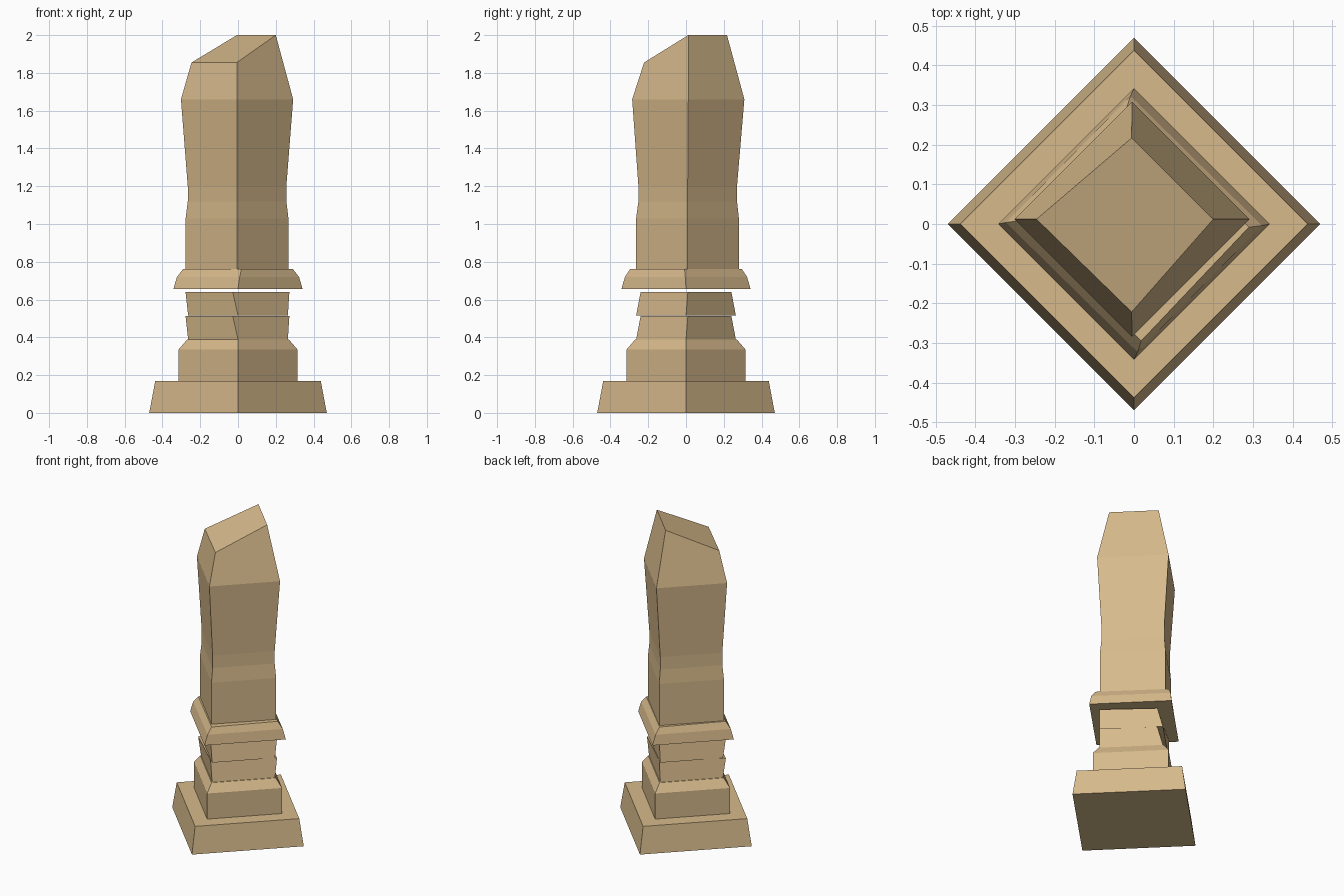
import bpy, bmesh

if "Cube" in bpy.data.objects:
    bpy.data.objects.remove(bpy.data.objects["Cube"])

stone = bpy.data.materials.new("tan stone")
stone.diffuse_color = (0.68, 0.49, 0.26, 1)
stone.use_nodes = True
stone.node_tree.nodes["Principled BSDF"].inputs["Base Color"].default_value = stone.diffuse_color


def diamond(z, r, cx=0.0, cy=0.0):
    """Four corners: front, right, back, left."""
    return [(cx, cy - r, z), (cx + r, cy, z), (cx, cy + r, z), (cx - r, cy, z)]


def twisted(z, rx, ry, sx, sy, cx=0.0):
    """Diamond with two-fold symmetric skew of its corners."""
    return [(sx + cx, -ry, z), (rx + cx, sy, z), (-sx + cx, ry, z), (-rx + cx, -sy, z)]


def loft(name, rings):
    """Closed four-sided solid through a stack of rings."""
    bm = bmesh.new()
    loops = [[bm.verts.new(p) for p in ring] for ring in rings]
    bm.faces.new(loops[0][::-1])
    bm.faces.new(loops[-1])
    for a, b in zip(loops, loops[1:]):
        for i in range(4):
            j = (i + 1) % 4
            bm.faces.new((a[i], a[j], b[j], b[i]))
    bmesh.ops.recalc_face_normals(bm, faces=bm.faces)
    mesh = bpy.data.meshes.new(name)
    bm.to_mesh(mesh)
    bm.free()
    mesh.materials.append(stone)
    bpy.context.collection.objects.link(bpy.data.objects.new(name, mesh))


# Plinth and stepped block
loft("base_plinth", [diamond(0, 0.47), diamond(0.17, 0.438)])
loft("lower_block", [diamond(0.17, 0.315), diamond(0.335, 0.315), diamond(0.388, 0.27)])

# Two slightly twisted neck stones
for i, z in enumerate((0.388, 0.515)):
    loft(f"neck_stone_{i + 1}", [diamond(z, 0.264),
                                 twisted(z + 0.126, 0.275, 0.24, -0.025, 0.01, -0.003)])

# Floating collar
loft("collar", [diamond(0.656, 0.342),
                twisted(0.72, 0.323, 0.323, 0.009, -0.004),
                twisted(0.762, 0.29, 0.295, 0.018, -0.008)])

# Pillar with a waist and a slanted, truncated top
slanted_top = [(-0.006, -0.222, 1.855), (0.2, 0.012, 2.0),
               (-0.006, 0.217, 2.0), (-0.246, 0.012, 1.855)]
loft("pillar", [diamond(z, r, -0.005, cy) for z, r, cy in
                ((0.755, 0.272, 0.008), (1.03, 0.272, 0.008), (1.12, 0.261, 0.009),
                 (1.2, 0.261, 0.009), (1.66, 0.297, 0.012))] + [slanted_top])
